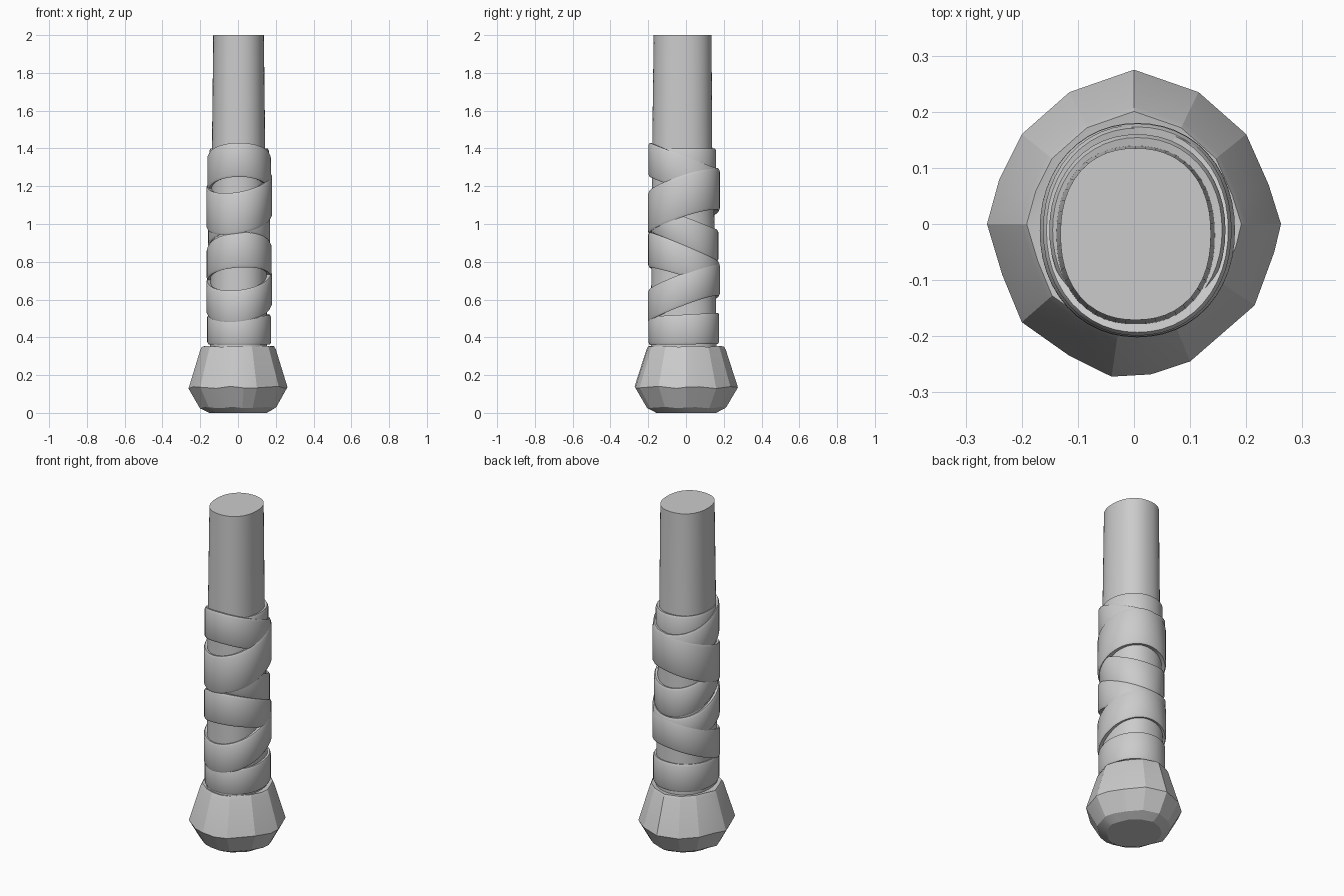
import bpy, bmesh, math

if "Cube" in bpy.data.objects:
    bpy.data.objects.remove(bpy.data.objects["Cube"])


def loft(name, rings, closed=False, smooth=30):
    """Skin a list of equal-length point rings; cap the ends unless closed."""
    bm = bmesh.new()
    vs = [[bm.verts.new(p) for p in r] for r in rings]
    n, m = len(vs[0]), len(vs)
    for i in range(m if closed else m - 1):
        a, b = vs[i], vs[(i + 1) % m]
        for j in range(n):
            k = (j + 1) % n
            bm.faces.new((a[j], a[k], b[k], b[j]))
    if not closed:
        bm.faces.new(vs[0][::-1])
        bm.faces.new(vs[-1])
    bmesh.ops.recalc_face_normals(bm, faces=bm.faces)
    me = bpy.data.meshes.new(name)
    bm.to_mesh(me)
    bm.free()
    ob = bpy.data.objects.new(name, me)
    bpy.context.collection.objects.link(ob)
    bpy.ops.object.select_all(action='DESELECT')
    ob.select_set(True)
    bpy.context.view_layer.objects.active = ob
    bpy.ops.object.shade_smooth_by_angle(angle=math.radians(smooth))
    return ob


def oval(t, rx, ry, power=2.25):
    """Point on a slightly squared oval."""
    c, s = math.cos(t), math.sin(t)
    k = (abs(c) ** power + abs(s) ** power) ** (-1 / power)
    return c * k * rx, s * k * ry


N = 48
ANGLES = [2 * math.pi * i / N for i in range(N)]

# Tapered shaft: z, x radius, y radius, y centre
shaft = []
for z, rx, ry, cy in [(0.28, .152, .175, -.012), (0.8, .149, .170, -.013),
                      (1.4, .141, .159, -.020), (2.0, .134, .153, -.018)]:
    shaft.append([(x + .003, y + cy, z) for x, y in (oval(t, rx, ry) for t in ANGLES)])
loft("shaft", shaft)

# Faceted pommel
OUTLINE = [(0, .275), (.115, .235), (.2, .16), (.24, .07), (.262, 0), (.25, -.05),
           (.215, -.145), (.1, -.245), (.03, -.268), (-.04, -.272), (-.115, -.235),
           (-.2, -.175), (-.235, -.09), (-.262, 0), (-.24, .08), (-.2, .16), (-.115, .235)]
pommel = []
for z, s, wobble in [(0.0, .58, 0), (.028, .77, .004), (.135, 1, .006),
                     (.335, .765, .004), (.352, .73, .003), (.345, .60, 0)]:
    pommel.append([(x * s, y * s, z + wobble * math.sin(i * 2.3))
                   for i, (x, y) in enumerate(OUTLINE)])
loft("pommel", pommel, smooth=14)


# Tilted wrap bands around the grip
def wrap(name, front, back, side=0.0, rx=.172, ry=.190, cy=-.011):
    """front and back are (top, bottom) heights; side lifts the right, lowers the left."""
    rows = [[] for _ in range(6)]
    for t in ANGLES:
        f = (1 - math.sin(t)) / 2
        lift = side * math.cos(t)
        top = back[0] + (front[0] - back[0]) * f + lift
        bot = back[1] + (front[1] - back[1]) * f + lift
        section = [(-.035, top - .006), (-.006, top), (0, top - .012),
                   (0, bot + .012), (-.006, bot), (-.035, bot + .006)]
        for row, (d, z) in zip(rows, section):
            x, y = oval(t, rx + d, ry + d, 2.1)
            row.append((x + .006, y + cy, z))
    return loft(name, rows, closed=True)


BANDS = [
    ((1.43, 1.25), (1.29, 1.10), .00, .168, .188),
    ((1.17, .950), (1.29, 1.07), .03, .174, .190),
    ((.955, .770), (.800, .660), .01, .172, .189),
    ((.650, .480), (.790, .620), .02, .174, .191),
    ((.510, .360), (.530, .365), .00, .169, .187),
    ((1.11, .960), (.970, .800), .00, .164, .182),
    ((1.40, 1.26), (1.40, 1.20), .00, .157, .171),
]
for i, (front, back, side, rx, ry) in enumerate(BANDS):
    wrap(f"wrap_band_{i + 1}", front, back, side, rx, ry)
